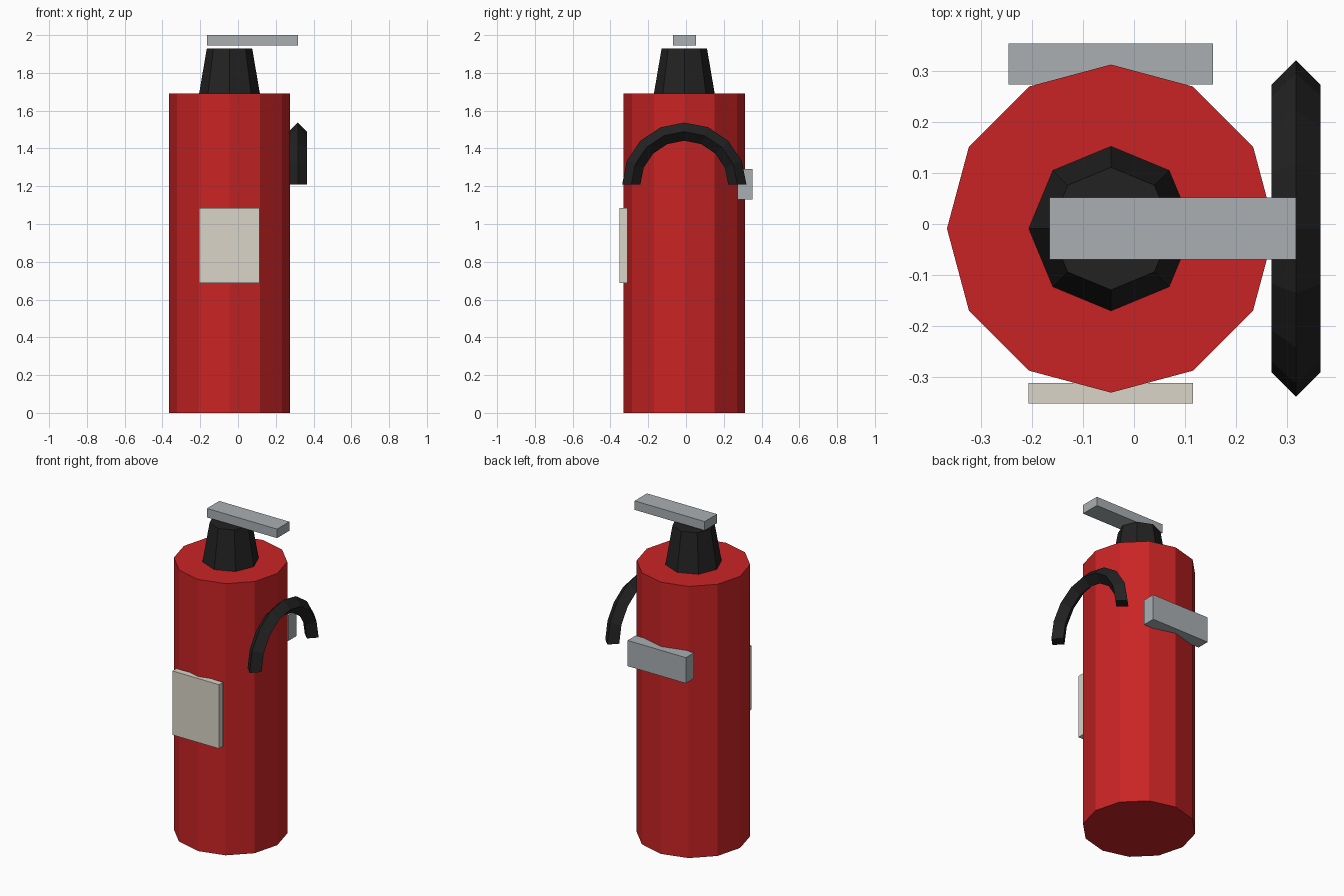
import bpy, bmesh, math
from mathutils import Vector

if "Cube" in bpy.data.objects:
    bpy.data.objects.remove(bpy.data.objects["Cube"])

CX, CY = -0.045, -0.009   # axis of the cylinder body


def material(name, rgb):
    m = bpy.data.materials.new(name)
    m.diffuse_color = (*rgb, 1)
    m.use_nodes = True
    m.node_tree.nodes["Principled BSDF"].inputs["Base Color"].default_value = m.diffuse_color
    return m


RED = material("red paint", (0.59, 0.017, 0.018))
BLACK = material("black rubber", (0.016, 0.016, 0.016))
GREY = material("grey metal", (0.40, 0.429, 0.445))
CREAM = material("cream label", (0.70, 0.66, 0.57))


def add_object(name, bm, mat):
    bmesh.ops.recalc_face_normals(bm, faces=bm.faces)
    me = bpy.data.meshes.new(name)
    bm.to_mesh(me)
    bm.free()
    me.materials.append(mat)
    ob = bpy.data.objects.new(name, me)
    bpy.context.collection.objects.link(ob)
    return ob


def loft(name, rings, mat):
    """Join closed rings of points and cap both ends."""
    bm = bmesh.new()
    vs = [[bm.verts.new(p) for p in r] for r in rings]
    n = len(vs[0])
    for a, b in zip(vs, vs[1:]):
        for i in range(n):
            j = (i + 1) % n
            bm.faces.new((a[i], a[j], b[j], b[i]))
    bm.faces.new(vs[0])
    bm.faces.new(vs[-1])
    return add_object(name, bm, mat)


def circle(n, r, z):
    return [(CX + r * math.cos(2 * math.pi * i / n),
             CY + r * math.sin(2 * math.pi * i / n), z) for i in range(n)]


def box(name, lo, hi, mat):
    bm = bmesh.new()
    bmesh.ops.create_cube(bm, size=1)
    lo, hi = Vector(lo), Vector(hi)
    for v in bm.verts:
        v.co = (lo + hi) / 2 + v.co * (hi - lo)
    return add_object(name, bm, mat)


# tank and tapered valve neck
loft("tank", [circle(12, 0.321, 0), circle(12, 0.321, 1.69)], RED)
loft("valve_neck", [circle(8, 0.161, 1.69), circle(8, 0.12, 1.93)], BLACK)

# lever, front label, rear wall bracket
box("lever", (-0.165, -0.069, 1.944), (0.317, 0.052, 2.0), GREY)
box("label", (-0.206, -0.351, 0.688), (0.115, -0.311, 1.086), CREAM)
box("wall_bracket", (-0.246, 0.273, 1.13), (0.155, 0.353, 1.29), GREY)

# half-ring hose with a diamond section
MAJOR, MINOR, STEPS = 0.281, 0.048, 8
rings = []
for s in range(STEPS + 1):
    a = math.pi * s / STEPS
    ring = []
    for k in range(4):
        t = k * math.pi / 2
        r = MAJOR + MINOR * math.cos(t)
        ring.append((0.317 + MINOR * math.sin(t),
                     CY + r * math.cos(a), 1.208 + r * math.sin(a)))
    rings.append(ring)
loft("hose", rings, BLACK)
